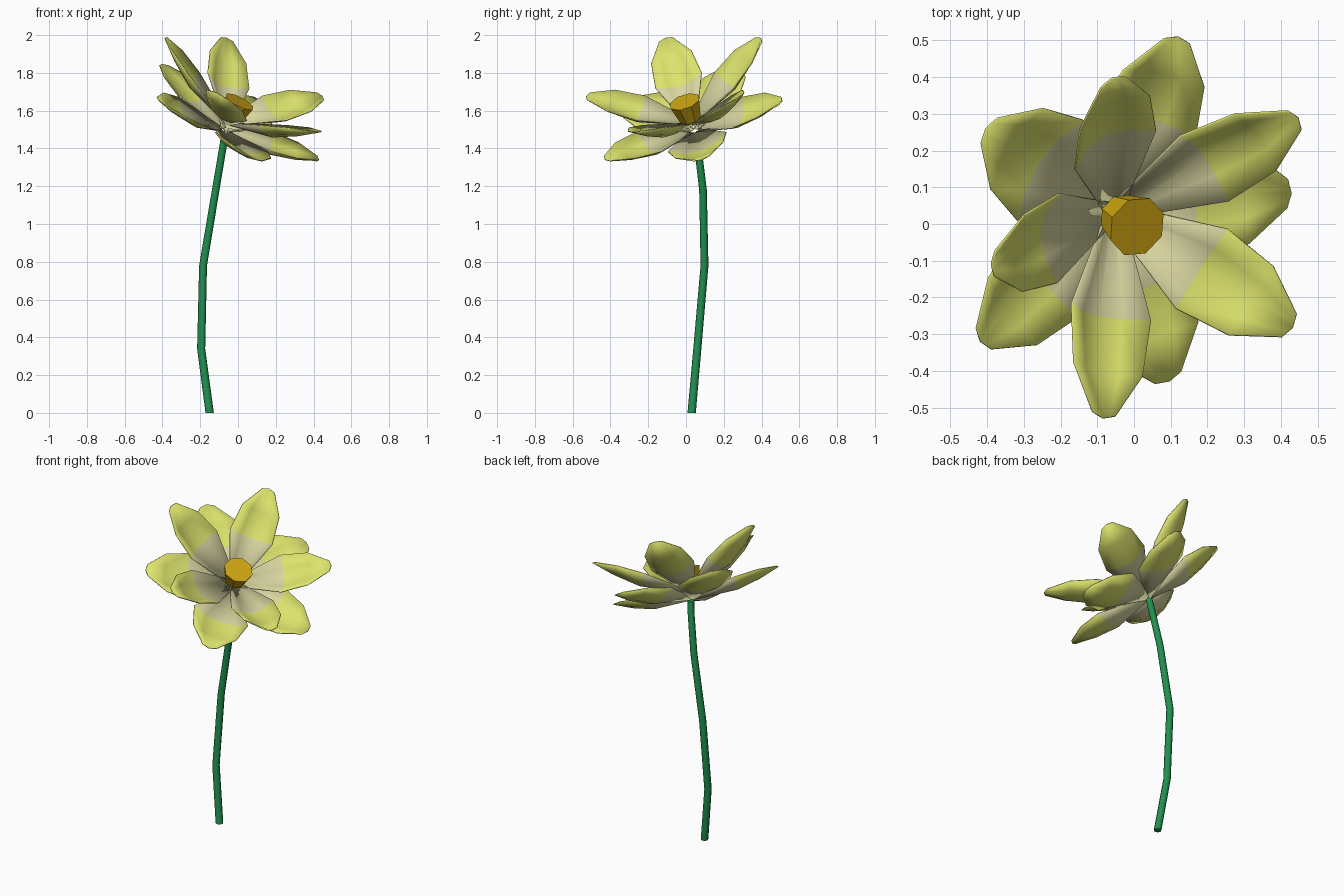
import bpy, bmesh, math
from mathutils import Matrix, Vector

if "Cube" in bpy.data.objects:
    bpy.data.objects.remove(bpy.data.objects["Cube"])


def material(name, rgb):
    m = bpy.data.materials.new(name)
    m.diffuse_color = (*rgb, 1)
    m.use_nodes = True
    m.node_tree.nodes["Principled BSDF"].inputs["Base Color"].default_value = m.diffuse_color
    return m


YELLOW = material("petal_yellow", (0.72, 0.77, 0.15))
PALE = material("petal_pale", (0.68, 0.66, 0.35))
ORANGE = material("centre_orange", (0.62, 0.38, 0.006))
GREEN = material("stem_green", (0.015, 0.28, 0.08))

# flower head frame: tilted towards the front right
HEAD = Vector((-0.057, 0.035, 1.525))
FRAME = (Matrix.Translation(HEAD) @ Matrix.Rotation(math.radians(-33), 4, 'Z')
         @ Matrix.Rotation(math.radians(32.5), 4, 'Y'))

# petal rows: (distance, half width, edge lift, midline sag)
UPPER = [(0.022, 0.030, 0.012, 0.0), (0.288, 0.127, 0.062, -0.045),
         (0.448, 0.110, 0.042, -0.028), (0.572, 0.036, 0.003, 0.0)]
LOWER = [(0.020, 0.030, 0.012, 0.0), (0.265, 0.162, 0.058, -0.036),
         (0.405, 0.130, 0.040, -0.024), (0.515, 0.040, 0.003, 0.0)]


def finish(bm, name, mats, smooth=False):
    me = bpy.data.meshes.new(name)
    bm.to_mesh(me)
    bm.free()
    for m in mats:
        me.materials.append(m)
    for p in me.polygons:
        p.use_smooth = smooth
    ob = bpy.data.objects.new(name, me)
    bpy.context.collection.objects.link(ob)
    return ob


def petal(name, angle, elev, base_z, rows):
    """Thin cupped petal: pale inner half, yellow outer half."""
    mat = (FRAME @ Matrix.Translation((0, 0, base_z))
           @ Matrix.Rotation(math.radians(angle), 4, 'Z')
           @ Matrix.Rotation(math.radians(-elev), 4, 'Y'))
    bm = bmesh.new()
    grid = []
    for i, (d, w, lift, sag) in enumerate(rows):
        row = []
        for s in (-1, -0.5, 0, 0.5, 1):
            bulge = 0.012 * (1 - abs(s)) if i == 3 else 0
            row.append(bm.verts.new(mat @ Vector((d + bulge, s * w, sag + lift * s * s))))
        grid.append(row)
    for i in range(3):
        for j in range(4):
            f = bm.faces.new((grid[i][j], grid[i + 1][j],
                              grid[i + 1][j + 1], grid[i][j + 1]))
            f.material_index = 0 if i == 0 else 1
    ob = finish(bm, name, (PALE, YELLOW), True)
    sol = ob.modifiers.new("thickness", 'SOLIDIFY')
    sol.thickness = 0.005
    sol.offset = -1


# two rings of five petals
for k in range(5):
    petal(f"upper_petal_{k + 1}", 72 * k, 29, 0.0, UPPER)
    petal(f"lower_petal_{k + 1}", 72 * k + 36, 10, -0.04, LOWER)

# octagonal flower centre
bm = bmesh.new()
bmesh.ops.create_cone(bm, cap_ends=True, segments=8, radius1=0.06, radius2=0.085,
                      depth=0.105,
                      matrix=FRAME @ Matrix.Translation((0, 0, 0.0925))
                      @ Matrix.Rotation(math.radians(10.5), 4, 'Z'))
finish(bm, "flower_centre", (ORANGE,))

# bent stem: eight-sided tube along a path
path = [Vector(p) for p in ((-0.15, 0.03, 0), (-0.195, 0.06, 0.34), (-0.185, 0.098, 0.78),
                            (-0.118, 0.09, 1.18), (-0.076, 0.06, 1.43),
                            (-0.07, 0.05, 1.485))]
bm = bmesh.new()
rings = []
for i, p in enumerate(path):
    r = 0.022 - 0.003 * i / (len(path) - 1)
    rings.append([bm.verts.new(p + Vector((r * math.cos(a), r * math.sin(a), 0)))
                  for a in (math.tau * j / 8 for j in range(8))])
for a, b in zip(rings, rings[1:]):
    for j in range(8):
        n = (j + 1) % 8
        bm.faces.new((a[j], a[n], b[n], b[j]))
bm.faces.new(rings[0][::-1])
bm.faces.new(rings[-1])
stem = finish(bm, "stem", (GREEN,), True)
bpy.context.view_layer.objects.active = stem
stem.select_set(True)
bpy.ops.object.shade_smooth_by_angle(angle=math.radians(50))
